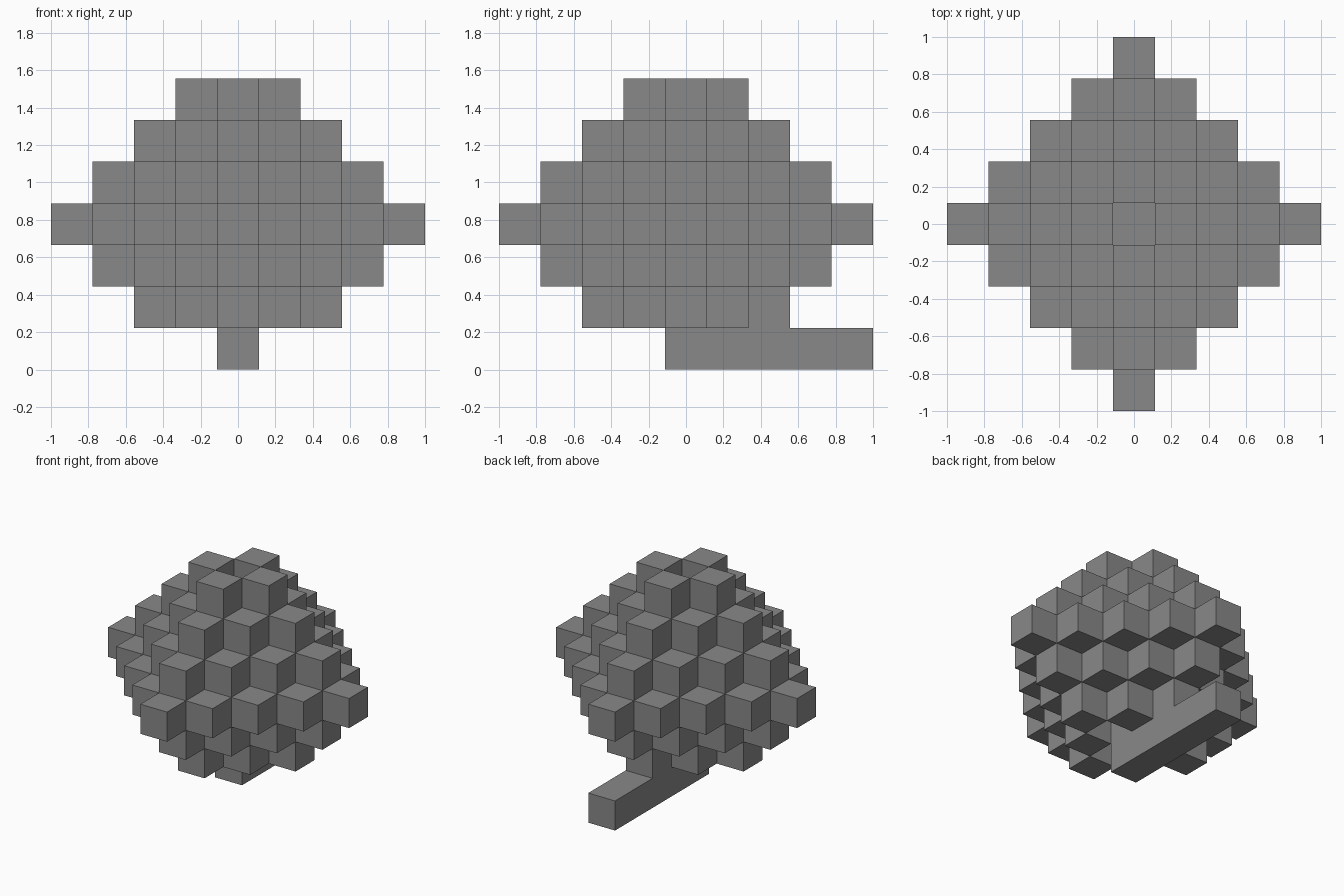
import bpy
import bmesh
from mathutils import Matrix, Vector

CELL = 2 / 9          # edge of one cube
MID = 3.5 * CELL      # height of the widest layer
REACH = 4             # cubes from the middle to each tip

cube = bpy.data.objects.get("Cube")
if cube:
    bpy.data.objects.remove(cube, do_unlink=True)

grey = bpy.data.materials.new("mid_grey")
grey.use_nodes = True
colour = (0.25, 0.25, 0.25, 1)
grey.diffuse_color = colour
grey.node_tree.nodes["Principled BSDF"].inputs["Base Color"].default_value = colour


def add_box(bm, cell, size=(1, 1, 1)):
    """Add a box, placed and sized in cube units."""
    place = Matrix.Translation(Vector(cell) * CELL + Vector((0, 0, MID)))
    scale = Matrix.Diagonal((*(Vector(size) * CELL), 1))
    bmesh.ops.create_cube(bm, size=1, matrix=place @ scale)


def make_object(name, bm):
    mesh = bpy.data.meshes.new(name)
    bm.to_mesh(mesh)
    bm.free()
    mesh.materials.append(grey)
    bpy.context.collection.objects.link(bpy.data.objects.new(name, mesh))


# Diamond-shaped cluster: alternating cubes that meet along their edges
cluster = bmesh.new()
span = range(-REACH, REACH + 1)
for z in range(-2, REACH):
    for x in span:
        for y in span:
            inside = abs(x) + abs(y) + abs(z) <= REACH
            if inside and (x + y + z) % 2 == 0:
                add_box(cluster, (x, y, z))
make_object("cube_cluster", cluster)

# Long bar under the cluster, running out to the back
bar = bmesh.new()
add_box(bar, (0, 2, -3), (1, 5, 1))
make_object("base_bar", bar)
